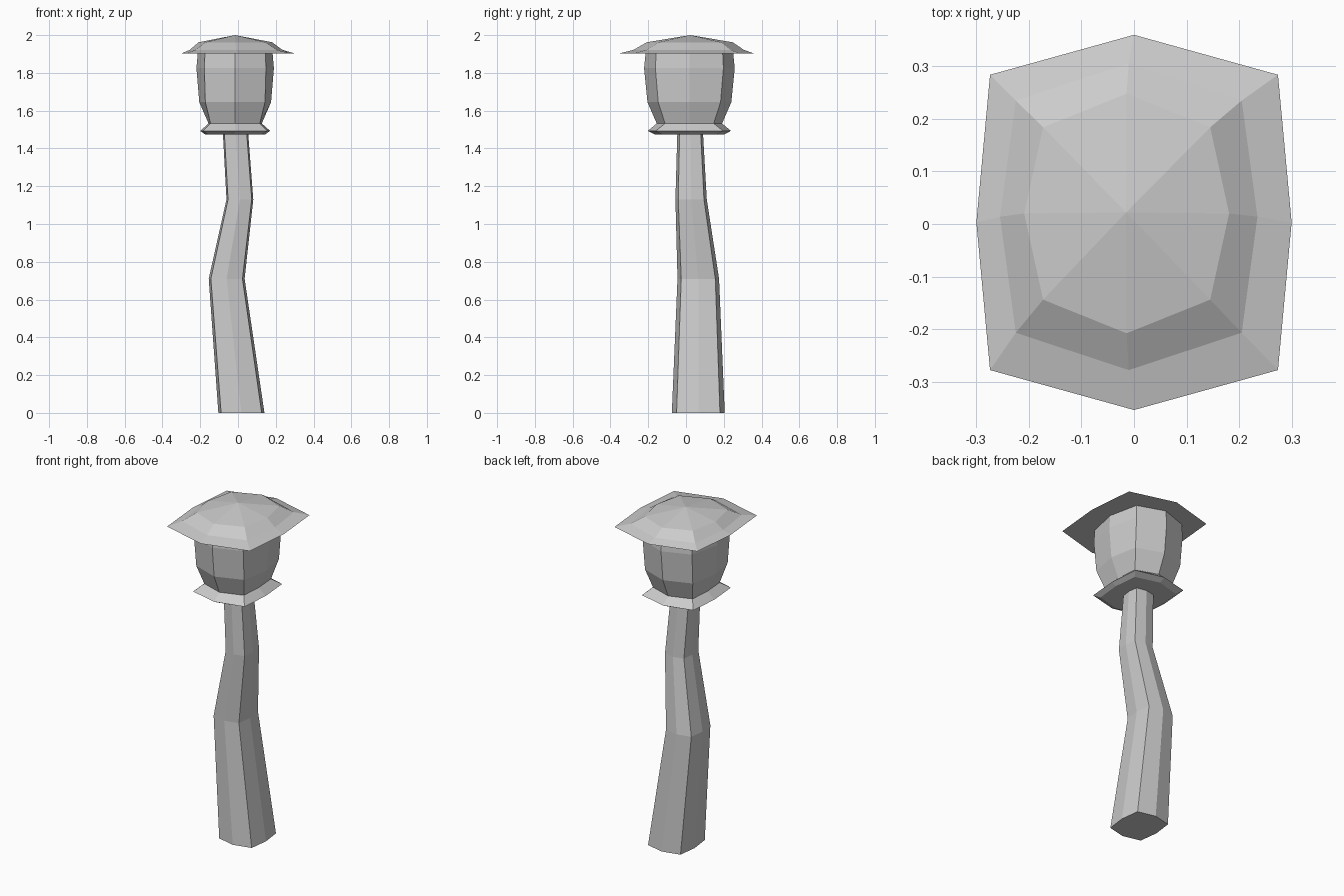
import bpy, bmesh

if "Cube" in bpy.data.objects:
    bpy.data.objects.remove(bpy.data.objects["Cube"])


def octagon(cx, cy, z, mx, my, kx, ky):
    """Squarish eight-sided ring: mid points (mx, my) and corner points (kx, ky)."""
    pts = [(mx, 0), (kx, ky), (0, my), (-kx, ky), (-mx, 0), (-kx, -ky), (0, -my), (kx, -ky)]
    return [(cx + x, cy + y, z) for x, y in pts]


def loft(name, rings, apex=None):
    """Skin the rings from bottom to top, with a flat base and an optional peak."""
    bm = bmesh.new()
    loops = [[bm.verts.new(p) for p in octagon(*r)] for r in rings]
    for a, b in zip(loops, loops[1:]):
        for i in range(8):
            j = (i + 1) % 8
            bm.faces.new((a[i], a[j], b[j], b[i]))
    bm.faces.new(loops[0][::-1])
    top = loops[-1]
    if apex:
        peak = bm.verts.new(apex)
        for i in range(8):
            bm.faces.new((top[i], top[(i + 1) % 8], peak))
    else:
        bm.faces.new(top)
    bmesh.ops.recalc_face_normals(bm, faces=bm.faces)
    mesh = bpy.data.meshes.new(name)
    bm.to_mesh(mesh)
    bm.free()
    bpy.context.collection.objects.link(bpy.data.objects.new(name, mesh))


CX, CY = -0.015, 0.018

# Crooked tapering post
post = [(0.018, 0.065, 0.0, 0.122, 0.14), (-0.06, 0.065, 0.71, 0.095, 0.11),
        (0.01, 0.027, 1.13, 0.071, 0.083), (-0.013, 0.022, 1.48, 0.067, 0.068)]
loft("post", [r + (r[3] * 0.88, r[4] * 0.82) for r in post])

# Flared collar under the lantern
loft("collar", [(CX, CY, 1.475, 0.16, 0.185, 0.145, 0.145),
                (CX, CY, 1.493, 0.185, 0.22, 0.17, 0.178),
                (CX, CY, 1.533, 0.14, 0.172, 0.13, 0.128)])

# Lantern body, bulging toward the top
loft("lantern_body", [(CX, CY, 1.53, 0.14, 0.172, 0.13, 0.128),
                      (CX, CY, 1.645, 0.19, 0.222, 0.158, 0.165),
                      (CX, CY, 1.825, 0.205, 0.24, 0.163, 0.18),
                      (CX, CY, 1.905, 0.198, 0.232, 0.16, 0.176)])

# Wide brimmed roof
loft("roof", [(0.0, 0.003, 1.903, 0.30, 0.357, 0.274, 0.281),
              (-0.01, 0.014, 1.922, 0.245, 0.292, 0.215, 0.221),
              (-0.014, 0.02, 1.962, 0.195, 0.228, 0.159, 0.164)],
     apex=(-0.015, 0.022, 2.0))
